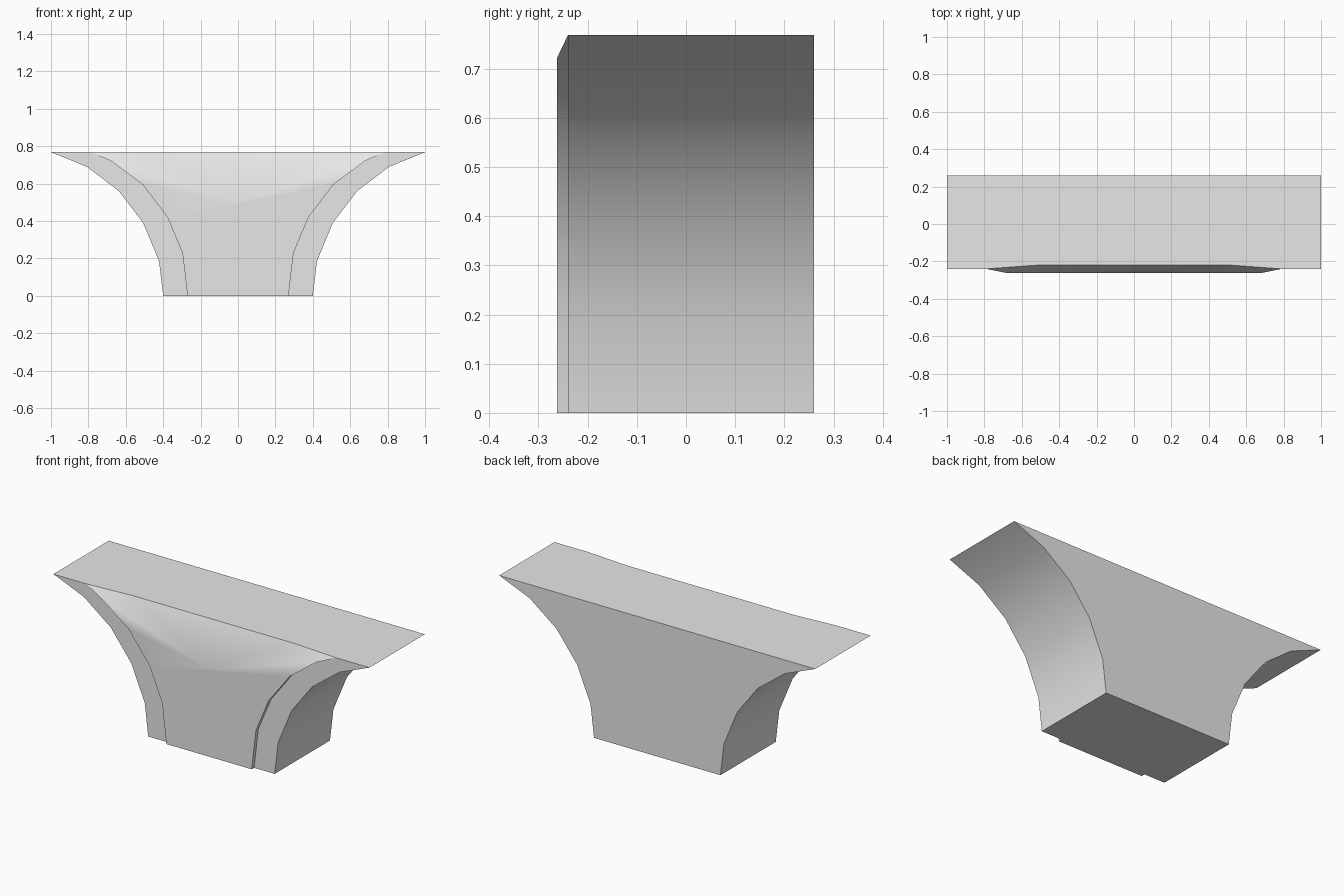
import bpy
import bmesh
import math

cube = bpy.data.objects.get("Cube")
if cube:
    bpy.data.objects.remove(cube, do_unlink=True)

TOP = 0.768
BACK, FACE, RAISED, DISH = 0.26, -0.24, -0.262, -0.22

# Half profiles (x, z), from the foot up to the flared top
outer = [(0.4, 0), (0.422, 0.185), (0.507, 0.39), (0.637, 0.56), (0.808, 0.69), (1, TOP)]
inner = [(0.27, 0), (0.297, 0.23), (0.377, 0.42), (0.51, 0.595), (0.68, 0.722), (0.79, TOP)]

bm = bmesh.new()


def row(points, y, side):
    return [bm.verts.new((side * x, y, z)) for x, z in points]


def strip(a, b):
    for i in range(len(a) - 1):
        corners = list(dict.fromkeys((a[i], a[i + 1], b[i + 1], b[i])))
        bm.faces.new(corners)


def build_side(side):
    back = row(outer, BACK, side)
    front = row(outer, FACE, side)
    rim = row(inner, FACE, side)
    # The raised panel runs out to nothing at its top corner
    panel = row(inner[:-1], RAISED, side) + [rim[-1]]
    dish = bm.verts.new((side * 0.52, DISH, TOP))
    strip(back, front)    # curved flank
    strip(front, rim)     # set-back border
    strip(rim, panel)     # panel edge
    return back, front, rim, panel, dish


lb, lf, lr, lp, ld = build_side(1)
rb, rf, rr, rp, rd = build_side(-1)
low = bm.verts.new((0, RAISED, 0.5))

# Back, top and foot
bm.faces.new(lb + rb[::-1])
bm.faces.new([lb[-1], lf[-1], lr[-1], ld, rd, rr[-1], rf[-1], rb[-1]])
bm.faces.new([lb[0], lf[0], lr[0], lp[0], rp[0], rr[0], rf[0], rb[0]])

# Panel front with the shallow dish sloping back to the top
bm.faces.new(lp[:-1] + [low] + rp[:-1][::-1])
bm.faces.new([low, ld, rd])
for panel, dish in ((lp, ld), (rp, rd)):
    bm.faces.new([low, panel[-2], dish])
    bm.faces.new([panel[-2], panel[-1], dish])

bmesh.ops.recalc_face_normals(bm, faces=bm.faces)
mesh = bpy.data.meshes.new("flared_bracket")
bm.to_mesh(mesh)
bm.free()

bracket = bpy.data.objects.new("flared_bracket", mesh)
bpy.context.collection.objects.link(bracket)

# Plain grey
grey = bpy.data.materials.new("light_grey")
grey.use_nodes = True
colour = (0.8, 0.8, 0.8, 1)
grey.diffuse_color = colour
grey.node_tree.nodes["Principled BSDF"].inputs["Base Color"].default_value = colour
mesh.materials.append(grey)

bpy.ops.object.select_all(action="DESELECT")
bracket.select_set(True)
bpy.context.view_layer.objects.active = bracket
bpy.ops.object.shade_smooth_by_angle(angle=math.radians(30))
